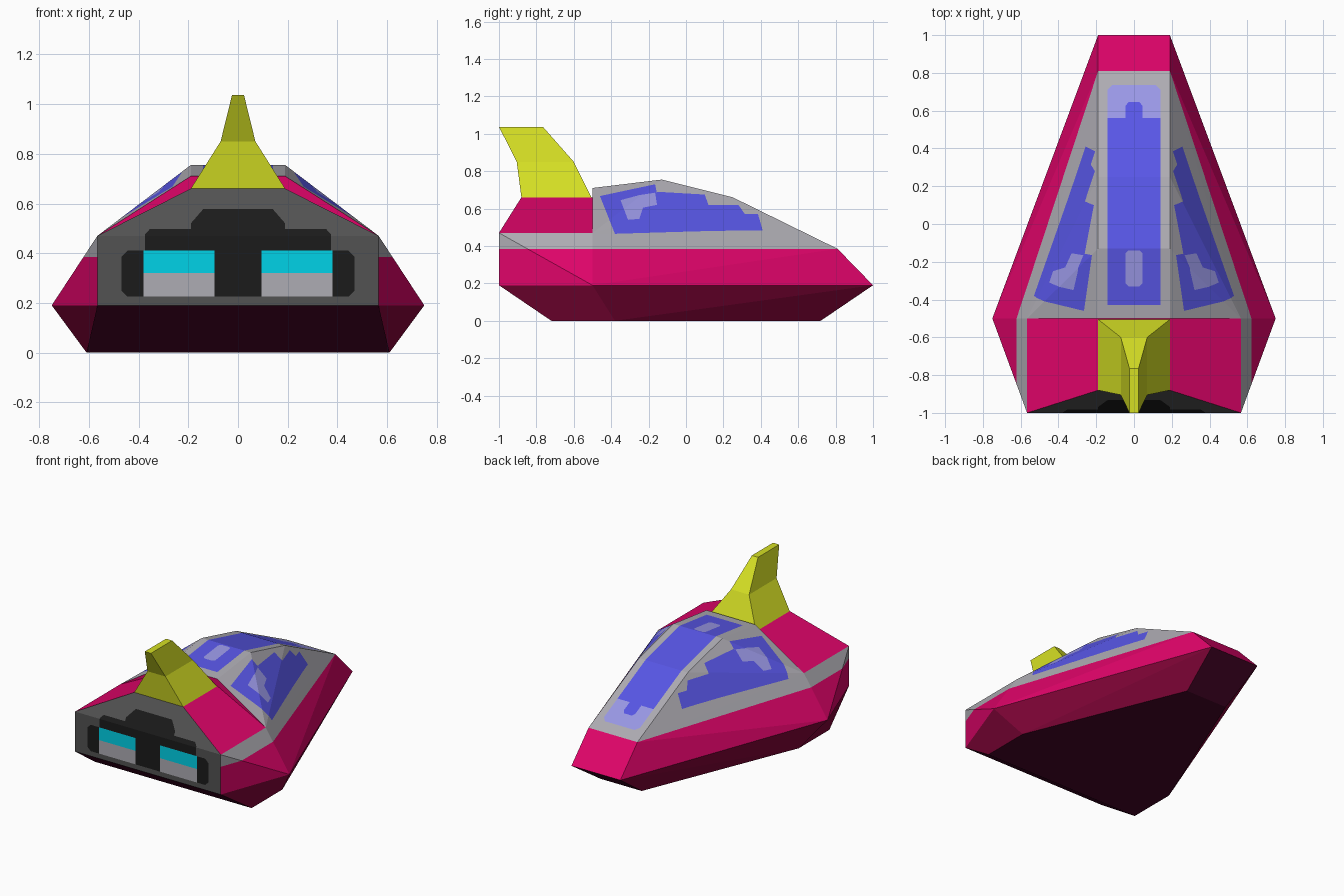
import bpy, bmesh
from mathutils import Vector

if "Cube" in bpy.data.objects:
    bpy.data.objects.remove(bpy.data.objects["Cube"])

# Flat colours (sRGB, converted to linear)
COLOURS = {
    "pink": (223, 4, 105), "maroon": (133, 5, 57), "dark_maroon": (72, 5, 40),
    "grey": (174, 172, 179), "blue": (88, 86, 230), "pale_blue": (154, 152, 230),
    "yellow": (213, 223, 36), "dark_grey": (82, 82, 82), "black": (27, 27, 27),
    "cyan": (0, 212, 233),
}
NAMES = list(COLOURS)
MATS = []
for name, rgb in COLOURS.items():
    m = bpy.data.materials.new(name)
    lin = [c / 255 / 12.92 if c < 11 else ((c / 255 + 0.055) / 1.055) ** 2.4 for c in rgb]
    m.diffuse_color = (*lin, 1)
    m.use_nodes = True
    m.node_tree.nodes["Principled BSDF"].inputs["Base Color"].default_value = m.diffuse_color
    MATS.append(m)


def finish(bm, name):
    me = bpy.data.meshes.new(name)
    for m in MATS:
        me.materials.append(m)
    bm.to_mesh(me)
    bm.free()
    ob = bpy.data.objects.new(name, me)
    bpy.context.collection.objects.link(ob)


def cut(bm, faces, co, no):
    """Slice the given faces by a plane; return the resulting faces."""
    geom = set(faces)
    for f in faces:
        geom.update(f.edges)
        geom.update(f.verts)
    r = bmesh.ops.bisect_plane(bm, geom=list(geom), dist=1e-5, plane_co=co, plane_no=no)
    return [g for g in r["geom"] if isinstance(g, bmesh.types.BMFace)]


def paint(bm, rule, axis, poly, colour):
    """Cut a convex outline, projected along an axis, into the faces matching rule."""
    lift = lambda p: Vector(p[:axis] + (0.0,) + p[axis:])
    along = Vector([float(i == axis) for i in range(3)])
    pts = [lift(p) for p in poly]
    mid = sum(pts, Vector()) / len(pts)
    region = [f for f in bm.faces if rule(f)]
    for a, b in zip(pts, pts[1:] + pts[:1]):
        no = (b - a).cross(along).normalized()
        if no.dot(mid - a) < 0:
            no = -no
        region = [f for f in cut(bm, region, a, no)
                  if no.dot(f.calc_center_median() - a) > 1e-5]
    for f in region:
        f.material_index = NAMES.index(colour)


def rect(x0, y0, x1, y1, c=0.0):
    """Rectangle outline, with optional clipped corners."""
    if not c:
        return [(x0, y0), (x1, y0), (x1, y1), (x0, y1)]
    return [(x0 + c, y0), (x1 - c, y0), (x1, y0 + c), (x1, y1 - c),
            (x1 - c, y1), (x0 + c, y1), (x0, y1 - c), (x0, y0 + c)]


# Hull: corner points of the right half, mirrored to the left
P = {
    "nose": (.19, 1, .19), "nose_top": (.19, .81, .385),
    "ridge1": (.19, .25, .66), "ridge2": (.19, -.13, .755), "ridge3": (.19, -.5, .71),
    "deck_b": (.19, -.5, .66), "deck_f": (.19, -.88, .66),
    "side_b": (.566, -.5, .47), "side_f": (.566, -1, .47),
    "belt_b": (.75, -.5, .19), "belt_f": (.566, -1, .19),
    "low_n": (.16, .72, 0), "low_b": (.61, -.38, 0), "low_f": (.61, -.72, 0),
}
SIDES = ["belt_b nose nose_top", "belt_b nose_top side_b",
         "belt_f belt_b side_f", "belt_b side_b side_f",
         "side_b nose_top ridge1", "side_b ridge1 ridge2", "side_b ridge2 ridge3",
         "side_b ridge3 deck_b", "side_f side_b deck_b deck_f",
         "belt_b low_b nose", "low_b low_n nose", "belt_f low_f low_b belt_b"]
MIDDLE = ["nose nose_top", "nose_top ridge1", "ridge1 ridge2", "ridge2 ridge3",
          "ridge3 deck_b", "deck_b deck_f", "deck_f side_f", "side_f belt_f",
          "belt_f low_f", "low_f low_b", "low_b low_n", "low_n nose"]
bm = bmesh.new()
R = {k: bm.verts.new(p) for k, p in P.items()}
L = {k: bm.verts.new((-p[0], p[1], p[2])) for k, p in P.items()}
for s in SIDES:
    for half in (R, L):
        bm.faces.new([half[k] for k in s.split()])
for s in MIDDLE:
    a, b = s.split()
    bm.faces.new((R[a], R[b], L[b], L[a]))
bmesh.ops.recalc_face_normals(bm, faces=bm.faces)

# Pink / grey split line along the flanks
flanks = [f for f in bm.faces if abs(f.normal.x) > .6 and f.normal.z > -.1]
cut(bm, flanks, (0, 0, .385), (0, 0, 1))
bm.normal_update()


def is_front(f):
    c = f.calc_center_median()
    return f.normal.y < -.3 and abs(f.normal.x) < .2 and c.y < -.87 and c.z > .19


for f in bm.faces:
    c = f.calc_center_median()
    colour = "pink"
    if is_front(f):
        colour = "dark_grey"
    elif f.normal.z < -.2:
        colour = "maroon" if abs(f.normal.x) > .3 else "dark_maroon"
    elif c.z > .385 and (c.y > -.49 or abs(f.normal.x) > .6):
        colour = "grey"
    f.material_index = NAMES.index(colour)

# Front panel with two lamps
paint(bm, is_front, 1, rect(-.47, .225, .47, .41, .025), "black")
paint(bm, is_front, 1, [(-.375, .40), (.375, .40), (.375, .475), (.355, .497),
                        (-.355, .497), (-.375, .475)], "black")
paint(bm, is_front, 1, [(-.21, .497), (.21, .497), (.19, .52), (.19, .56), (.17, .577),
                        (-.17, .577), (-.19, .56), (-.19, .52)], "black")
for s in (-1, 1):
    paint(bm, is_front, 1, rect(s * .095, .225, s * .38, .32), "grey")
    paint(bm, is_front, 1, rect(s * .095, .32, s * .38, .41), "cyan")


# Roof glass
def is_roof(f):
    return f.normal.z > .5 and abs(f.normal.x) < .05 and f.calc_center_median().y > -.49


paint(bm, is_roof, 2, rect(-.14, -.43, .14, .56), "blue")
paint(bm, is_roof, 2, [(-.14, .56), (.14, .56), (.14, .71), (.115, .735),
                       (-.115, .735), (-.14, .71)], "pale_blue")
paint(bm, is_roof, 2, [(-.045, .56), (.045, .56), (.045, .625), (.03, .645),
                       (-.03, .645), (-.045, .625)], "blue")
paint(bm, is_roof, 2, rect(-.045, -.33, .045, -.14, .015), "pale_blue")


# Side glass (projected along x, so both sides at once)
def is_side(f):
    return abs(f.normal.x) > .2 and f.normal.z > .2 and f.calc_center_median().y > -.49


for poly in (
    [(-.46, .667), (-.165, .73), (-.155, .68), (-.155, .472), (-.38, .465)],
    [(-.155, .472), (-.155, .69), (.10, .675), (.12, .62), (.12, .48)],
    [(.12, .48), (.12, .62), (.28, .62), (.315, .57), (.315, .483)],
    [(.315, .483), (.315, .57), (.385, .57), (.41, .483)],
):
    paint(bm, is_side, 0, poly, "blue")
for poly in (
    [(-.35, .645), (-.25, .672), (-.23, .605), (-.25, .545), (-.31, .54)],
    [(-.25, .672), (-.165, .685), (-.155, .62), (-.23, .605)],
):
    paint(bm, is_side, 0, poly, "pale_blue")
finish(bm, "hull")

# Tail fin: three stacked rectangles (half width, front y, back y, z)
bm = bmesh.new()
rings = [[bm.verts.new(p) for p in ((-w, y0, z), (w, y0, z), (w, y1, z), (-w, y1, z))]
         for w, y0, y1, z in ((.19, -.88, -.505, .66), (.07, -.905, -.6, .85),
                              (.024, -1, -.765, 1.037))]
for lo, hi in zip(rings, rings[1:]):
    for i in range(4):
        j = (i + 1) % 4
        bm.faces.new((lo[i], lo[j], hi[j], hi[i]))
bm.faces.new(rings[-1])
bmesh.ops.recalc_face_normals(bm, faces=bm.faces)
for f in bm.faces:
    f.material_index = NAMES.index("yellow")
finish(bm, "tail_fin")
